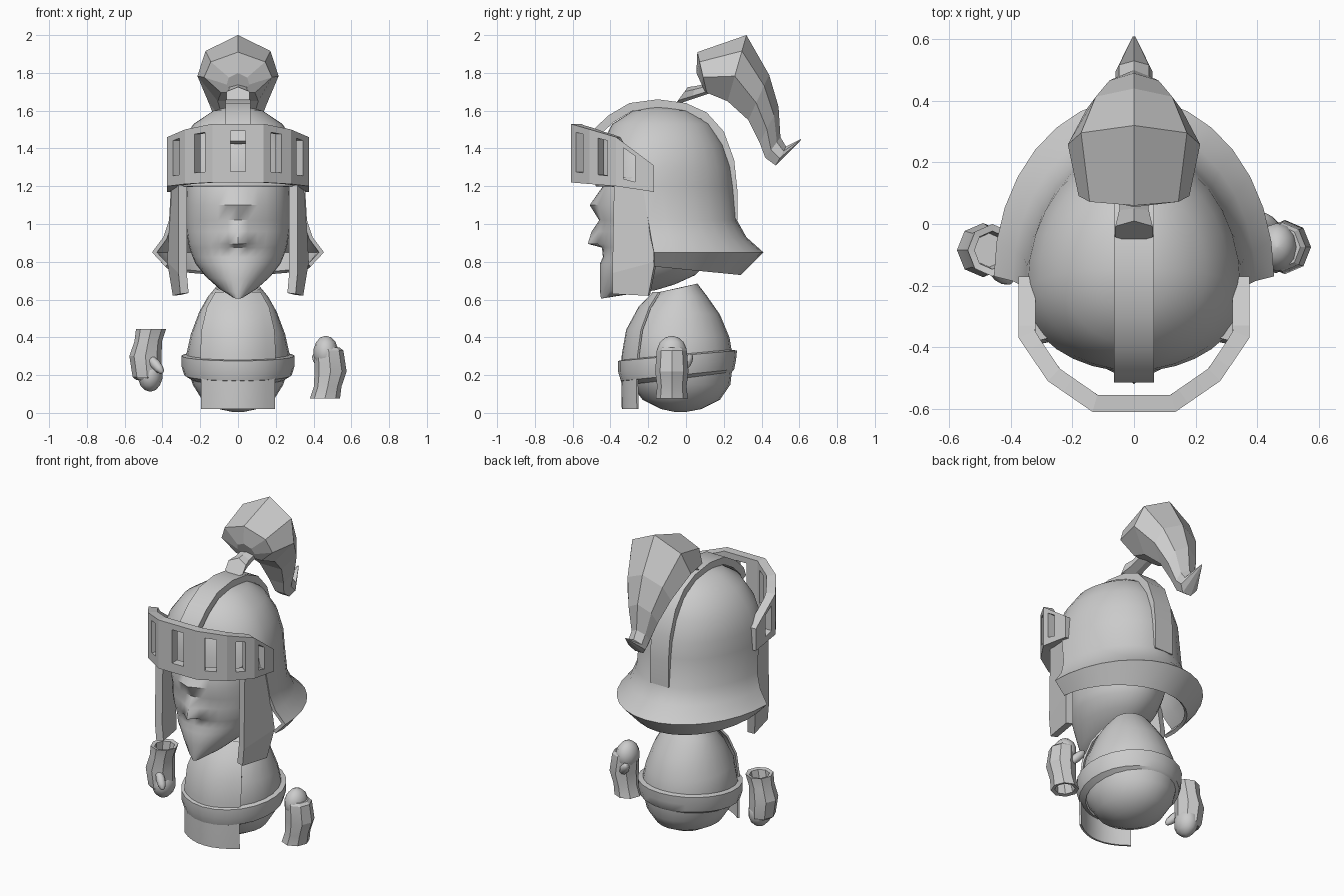
import bpy, bmesh, math
from mathutils import Vector

if "Cube" in bpy.data.objects:
    bpy.data.objects.remove(bpy.data.objects["Cube"])

grey = bpy.data.materials.new("plain_grey")
grey.diffuse_color = (0.6, 0.6, 0.6, 1)
grey.use_nodes = True
grey.node_tree.nodes["Principled BSDF"].inputs["Base Color"].default_value = grey.diffuse_color


def make(name, verts, faces, smooth=35, solid=0, weld=False, closed=False):
    """Mesh object with optional inward thickness and angle-based smoothing."""
    me = bpy.data.meshes.new(name)
    me.from_pydata([tuple(v) for v in verts], [], faces)
    bm = bmesh.new()
    bm.from_mesh(me)
    if weld:
        bmesh.ops.remove_doubles(bm, verts=bm.verts, dist=1e-4)
    if closed:
        bmesh.ops.recalc_face_normals(bm, faces=bm.faces)
    bm.to_mesh(me)
    bm.free()
    me.materials.append(grey)
    ob = bpy.data.objects.new(name, me)
    bpy.context.collection.objects.link(ob)
    bpy.ops.object.select_all(action='DESELECT')
    bpy.context.view_layer.objects.active = ob
    ob.select_set(True)
    if solid:
        m = ob.modifiers.new("thickness", 'SOLIDIFY')
        m.thickness, m.offset, m.use_even_offset = solid, -1, True
        bpy.ops.object.modifier_apply(modifier=m.name)
    if smooth:
        bpy.ops.object.shade_smooth_by_angle(angle=math.radians(smooth))
    return ob


def rings(rows, n, cx=0.0):
    """Rows (z front, z back, x radius, y front, y middle, y back[, x centre]), bottom to top."""
    verts = []
    for zf, zb, rx, yf, yc, yb, *off in rows:
        for i in range(n):
            a = math.tau * i / n
            c = math.cos(a)
            y = yc - (yc - yf) * c if c > 0 else yc - (yb - yc) * c
            x = (off[0] if off else cx) + rx * math.sin(a)
            verts.append(Vector((x, y, zf + (zb - zf) * (1 - c) / 2)))
    faces = [(r * n + i, r * n + (i + 1) % n, (r + 1) * n + (i + 1) % n, (r + 1) * n + i)
             for r in range(len(rows) - 1) for i in range(n)]
    return verts, faces


def caps(rows, n):
    k = (len(rows) - 1) * n
    return [tuple(reversed(range(n))), tuple(range(k, k + n))]


# Rounded body
body = [(.005, .005, .03, -.06, -.03, .0), (.02, .02, .10, -.13, -.03, .08), (.07, .07, .19, -.23, -.04, .18),
        (.15, .15, .24, -.29, -.04, .235), (.28, .28, .28, -.325, -.04, .25), (.43, .40, .25, -.305, -.04, .23),
        (.55, .52, .205, -.24, -.03, .18), (.61, .62, .16, -.18, -.03, .11), (.64, .685, .12, -.14, -.03, .06)]
v, f = rings(body, 24)
make("body", v, f + caps(body, 24))

# Padded belt, higher at the back
belt = [(.15, .21, .25, -.30, -.04, .235), (.17, .23, .285, -.345, -.04, .255), (.22, .28, .30, -.36, -.04, .265),
        (.275, .33, .30, -.36, -.04, .27), (.285, .335, .27, -.32, -.04, .24)]
v, f = rings(belt, 24)
make("belt", v, f)

# Tabard draped down the front
tab = [(.02, .195, -.34), (.17, .195, -.343), (.31, .20, -.34), (.44, .193, -.317), (.56, .165, -.252), (.64, .12, -.175)]
v = [(w * j / 4, y + 2.1 * (w * j / 4) ** 2, z) for z, w, y in tab for j in range(-4, 5)]
f = [(r * 9 + j, r * 9 + j + 1, r * 9 + j + 10, r * 9 + j + 9) for r in range(5) for j in range(8)]
make("tabard", v, f, solid=.012)

# Head with brow and nose
head = [(.605, .65, .04, -.45, -.32, -.16), (.64, .68, .10, -.455, -.27, -.06), (.71, .73, .17, -.455, -.22, .05),
        (.79, .79, .225, -.455, -.20, .11), (.825, .825, .24, -.44, -.2, .13), (.875, .875, .257, -.445, -.2, .15),
        (.895, .895, .262, -.45, -.2, .16), (.96, .96, .272, -.455, -.2, .18), (1.02, 1.02, .275, -.45, -.2, .19),
        (1.10, 1.10, .275, -.485, -.2, .19), (1.2, 1.2, .27, -.44, -.2, .19), (1.4, 1.4, .22, -.38, -.18, .12),
        (1.5, 1.5, .10, -.25, -.16, 0)]
v, f = rings(head, 32)
for row, push in ((6, .07), (7, .045), (8, .01), (9, .025)):
    v[row * 32].y -= push
    for i in (1, 31):
        v[row * 32 + i].y -= push * .35
make("head", v, f + caps(head, 32), smooth=45)

# Helmet shell: open face below the visor, flared neck guard
N = 32
shell = [(.82, .73, .385, -.3, -.17, .29), (.85, .85, .455, -.4, -.17, .41), (.93, .93, .395, -.45, -.185, .32),
         (1.02, 1.02, .365, -.48, -.2, .27), (1.2, 1.2, .355, -.48, -.23, .255), (1.3, 1.3, .345, -.475, -.2, .24),
         (1.42, 1.42, .31, -.45, -.18, .2), (1.53, 1.53, .235, -.39, -.16, .13), (1.6, 1.6, .13, -.28, -.15, .02),
         (1.625, 1.625, .03, -.18, -.15, -.12)]
v, f = rings(shell, N)
f = [q for k, q in enumerate(f) if k // N >= 4 or N // 4 <= k % N < 3 * N // 4]
f.append(tuple(range(9 * N, 10 * N)))
make("helmet", v, f, smooth=40, solid=.02)

# Crest band over the helmet
path = [(-.515, 1.44), (-.49, 1.5), (-.41, 1.575), (-.3, 1.64), (-.15, 1.66), (0, 1.64), (.11, 1.59), (.2, 1.49),
        (.255, 1.34), (.272, 1.18), (.272, 1.02)]
v = []
for i, (y, z) in enumerate(path):
    a, b = path[max(i - 1, 0)], path[min(i + 1, len(path) - 1)]
    t = Vector((b[0] - a[0], b[1] - a[1])).normalized()
    iy, iz = y + t.y * .045, z - t.x * .045
    v += [(-.065, y, z), (.065, y, z), (.065, iy, iz), (-.065, iy, iz)]
f = [(4 * i + j, 4 * i + (j + 1) % 4, 4 * i + 4 + (j + 1) % 4, 4 * i + 4 + j)
     for i in range(len(path) - 1) for j in range(4)]
k = 4 * (len(path) - 1)
make("crest_band", v, f + [(3, 2, 1, 0), (k, k + 1, k + 2, k + 3)], smooth=30, closed=True)

# Visor: faceted band with one window cut in every panel
half = [(.135, -.61), (.28, -.51), (.375, -.37), (.375, -.17)]
line = [(-x, y) for x, y in reversed(half)] + half
wins = [(.5, .8), (.32, .68), (.35, .72), (.35, .65), (.28, .65), (.32, .68), (.2, .5)]


def edge_z(y, top):
    pts = [(-.61, 1.22, 1.53), (-.37, 1.20, 1.46), (-.17, 1.17, 1.31)]
    for (y0, *a), (y1, *b) in zip(pts, pts[1:]):
        if y <= y1 + 1e-6:
            return a[top] + (b[top] - a[top]) * (y - y0) / (y1 - y0)


v, f = [], []
for (x0, y0), (x1, y1), (w0, w1) in zip(line, line[1:], wins):
    base = len(v)
    for t in (.0, .19, .88, 1.0):
        for u in (0, w0, w1, 1):
            y = y0 + (y1 - y0) * u
            lo, hi = edge_z(y, 0), edge_z(y, 1)
            v.append((x0 + (x1 - x0) * u, y, lo + (hi - lo) * t))
    f += [tuple(base + o for o in (4 * r + c, 4 * r + c + 1, 4 * r + c + 5, 4 * r + c + 4))
          for r in range(3) for c in range(3) if (r, c) != (1, 1)]
make("visor", v, f, smooth=0, solid=.055, weld=True)

# Cheek guards hanging from the helmet
for side, label in ((1, "right"), (-1, "left")):
    v = [(side * x, y, z) for x, y, z in ((.305, -.39, .63), (.345, -.20, .62), (.315, -.39, .74), (.375, -.165, .80),
                                          (.315, -.38, 1.25), (.35, -.22, 1.25))]
    f = [(0, 1, 3, 2), (2, 3, 5, 4)]
    make("cheek_guard_" + label, v, f if side > 0 else [q[::-1] for q in f], smooth=0, solid=.045)

# Plume holder and swept plume: top point, bottom point, half width for each section
def sweep(name, secs, shape):
    n, v = len(shape), []
    for ty, tz, by, bz, w in secs:
        v += [(w * a, by + (ty - by) * b, bz + (tz - bz) * b) for a, b in shape]
    f = [(r * n + i, r * n + (i + 1) % n, (r + 1) * n + (i + 1) % n, (r + 1) * n + i)
         for r in range(len(secs) - 1) for i in range(n)]
    k = (len(secs) - 1) * n
    make(name, v, f + [tuple(range(n)), tuple(range(k, k + n))], smooth=0, closed=True)


hexa = [(0, 1), (.87, .75), (.87, .25), (0, 0), (-.87, .25), (-.87, .75)]
crown = [(0, 1), (.8, .76), (1, .38), (.5, 0), (-.5, 0), (-1, .38), (-.8, .76)]
sweep("plume_holder", [(.01, 1.725, -.06, 1.63, .07), (.05, 1.73, .03, 1.66, .055), (.1, 1.74, .12, 1.69, .055)],
      hexa)
sweep("plume", [(.055, 1.80, .10, 1.70, .06), (.06, 1.91, .11, 1.695, .18), (.32, 2.0, .22, 1.65, .215),
                (.44, 1.79, .33, 1.55, .155), (.49, 1.62, .39, 1.43, .10), (.50, 1.46, .42, 1.35, .06),
                (.53, 1.41, .475, 1.31, .06), (.61, 1.45, .605, 1.44, .005)], crown)


# Gloves: hollow cuff, fist and thumb; the second is mirrored and turned over
def glove(label, flip):
    def place(name, v, f, smooth):
        if flip:
            v = [(-p.x, -p.y - .16, .52 - p.z) for p in v]
            f = [q[::-1] for q in f]
        make(name + label, v, f, smooth=smooth)

    def ball(c, axis, r, n=12, m=7):
        """Ellipsoid with radii r along a frame whose pole follows axis."""
        q = Vector((0, 0, 1)).rotation_difference(Vector(axis))
        rows = []
        for k in range(m + 1):
            a = math.pi * (k / m - .5)
            s = max(math.cos(a), .02)
            rows.append((r[2] * math.sin(a),) * 2 + (r[0] * s, -r[1] * s, 0, r[1] * s))
        v, f = rings(rows, n)
        return [q @ p + Vector(c) for p in v], f + caps(rows, n)

    cuff = [(z, z, rx, -.085 - ry, -.085, -.085 + ry, cx) for z, rx, ry, cx in (
        (.175, .065, .07, -.475), (.19, .078, .08, -.48), (.30, .085, .088, -.49), (.38, .073, .078, -.475),
        (.445, .08, .085, -.46), (.44, .058, .062, -.46), (.37, .05, .055, -.47))]
    v, f = rings(cuff, 8)
    place("cuff_", v, f + caps(cuff, 8), 20)
    place("fist_", *ball((-.465, -.085, .2), (0, 0, 1), (.066, .08, .088)), 60)
    place("thumb_", *ball((-.435, -.16, .255), (.5, -.4, -.6), (.028, .028, .065), 8, 6), 60)


glove("left", False)
glove("right", True)
